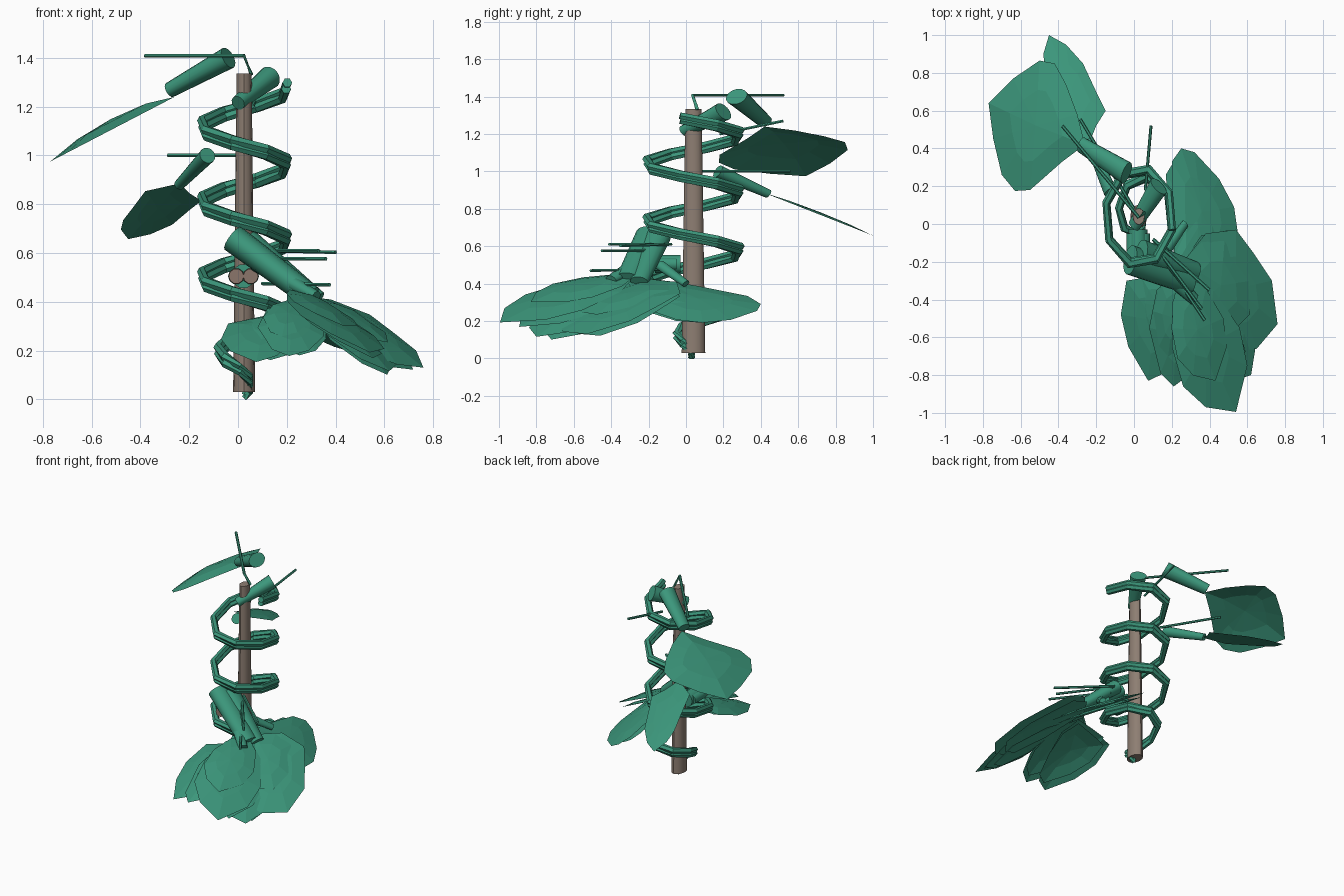
import bpy, bmesh, math
from mathutils import Vector, Matrix


def material(name, col):
    m = bpy.data.materials.new(name)
    m.diffuse_color = (*col, 1)
    return m


GREEN = material("leaf green", (0.045, 0.31, 0.2))
BROWN = material("stake brown", (0.27, 0.21, 0.17))
REDDISH = material("root brown", (0.26, 0.18, 0.145))
STRETCH = 1.4   # cross-sections are wider along y


def finish(name, bm, mat, smooth=False):
    bmesh.ops.recalc_face_normals(bm, faces=bm.faces)
    me = bpy.data.meshes.new(name)
    bm.to_mesh(me)
    bm.free()
    me.materials.append(mat)
    ob = bpy.data.objects.new(name, me)
    bpy.context.collection.objects.link(ob)
    if smooth:
        bpy.context.view_layer.objects.active = ob
        ob.select_set(True)
        bpy.ops.object.shade_smooth_by_angle(angle=math.radians(40))
        ob.select_set(False)
    return ob


def tube(name, path, radii, sides, mat, smooth=False):
    """Capped tube along a path, radii given at each point."""
    bm = bmesh.new()
    pts = [Vector(p) for p in path]
    rings = []
    for i, p in enumerate(pts):
        d = (pts[min(i + 1, len(pts) - 1)] - pts[max(i - 1, 0)]).normalized()
        ref = Vector((0, 1, 0)) if abs(d.z) > 0.9 else Vector((0, 0, 1))
        u = d.cross(ref).normalized()
        v = u.cross(d)
        ring = []
        for k in range(sides):
            a = 2 * math.pi * k / sides
            o = (u * math.cos(a) + v * math.sin(a)) * radii[i]
            o.y *= STRETCH
            ring.append(bm.verts.new(p + o))
        rings.append(ring)
    for a, b in zip(rings, rings[1:]):
        for k in range(sides):
            j = (k + 1) % sides
            bm.faces.new((a[k], a[j], b[j], b[k]))
    bm.faces.new(rings[0])
    bm.faces.new(rings[-1])
    return finish(name, bm, mat, smooth)


def leaf(name, outline, z0, gx, gy, lift=0.015, scale=1.0, turn=0.0):
    """Thin domed blade on a sloping plane; the first outline point is its base."""
    base = Vector(outline[0])
    rot = Matrix.Rotation(turn, 2)
    pts = [base + rot @ ((Vector(p) - base) * scale) for p in outline]
    mid = sum(pts, Vector((0, 0))) / len(pts)
    bm = bmesh.new()

    def vert(p, h):
        return bm.verts.new((p.x, p.y, z0 + gx * p.x + gy * p.y + h))

    c = vert(mid, lift)
    inner = [vert(mid.lerp(p, 0.55), lift * 0.75) for p in pts]
    outer = [vert(p, 0) for p in pts]
    n = len(pts)
    for k in range(n):
        j = (k + 1) % n
        bm.faces.new((c, inner[k], inner[j]))
        bm.faces.new((inner[k], outer[k], outer[j], inner[j]))
    return finish(name, bm, GREEN)


# Support stake
tube("stake", [(0.025, 0.04, 0.03), (0.025, 0.04, 1.335)], [0.045, 0.031], 12, BROWN, True)

# Twining stem: two strands winding up around the stake
for s, off in enumerate((-0.013, 0.013)):
    path = [(0.025, 0.03, 0.005 + max(off, 0))]
    steps = 32
    for i in range(steps + 1):
        z = 0.045 + i * 0.31 / 8
        a = math.pi - 2 * math.pi * (z - 0.806) / 0.31
        r = min(1.0, 0.12 + max(0, z - 0.04) * 3.1)
        r *= 1 + off
        path.append((0.027 + 0.18 * r * math.cos(a), 0.04 + 0.255 * r * math.sin(a), z + off))
    tube("twining_stem_%d" % s, path, [0.014] * 4 + [0.02] * (len(path) - 4), 6, GREEN)

# Leaf sheaths: start, end, start radius, end radius
sheaths = [
    ((-0.04, 0.27, 1.4), (-0.28, 0.42, 1.268), 0.046, 0.032),
    ((-0.125, 0.17, 1.0), (-0.24, 0.44, 0.88), 0.034, 0.022),
    ((0.13, 0.2, 1.32), (-0.0, -0.01, 1.215), 0.048, 0.03),
    ((-0.02, -0.19, 0.66), (0.3, -0.31, 0.42), 0.058, 0.048),
    ((0.04, -0.15, 0.65), (0.33, -0.25, 0.41), 0.05, 0.035),
    ((0.08, -0.18, 0.56), (0.32, -0.4, 0.42), 0.04, 0.025),
    ((0.17, -0.14, 0.5), (0.27, 0.0, 0.4), 0.025, 0.018),
]
for i, (a, b, ra, rb) in enumerate(sheaths):
    tube("sheath_%d" % i, [a, b], [ra, rb], 14, GREEN, True)

# Thin tendrils
tendrils = [
    [(0.055, 0.06, 1.33), (0.025, 0.035, 1.408), (-0.38, 0.52, 1.408)],
    [(0.0, 0.08, 1.0), (-0.285, 0.555, 1.0)],
    [(0.06, 0.18, 1.2), (0.09, 0.52, 1.27)],
    [(0.1, -0.08, 0.61), (0.4, -0.35, 0.603)],
    [(0.1, -0.12, 0.578), (0.36, -0.45, 0.576)],
    [(0.1, -0.1, 0.475), (0.375, -0.51, 0.47)],
    [(0.1, -0.1, 0.61), (0.33, -0.41, 0.61)],
]
for i, p in enumerate(tendrils):
    tube("tendril_%d" % i, p, [0.008] * len(p), 6, GREEN)

# Cut root stubs facing the front: green sleeves with brown ends
tube("stub_holder", [(0.022, -0.03, 0.505), (0.022, -0.165, 0.505)], [0.05, 0.05], 10, GREEN, True)
for i, x in enumerate((-0.007, 0.052)):
    tube("stub_sleeve_%d" % i, [(x, -0.05, 0.505), (x, -0.175, 0.505)], [0.034, 0.034], 10, GREEN, True)
    tube("root_stub_%d" % i, [(x, -0.17, 0.505), (x, -0.195, 0.505)], [0.033, 0.031], 10, REDDISH)

# Two high leaves at the back left
leaf("upper_leaf", [(-0.26, 0.42), (-0.38, 0.33), (-0.55, 0.18), (-0.63, 0.175), (-0.7, 0.26),
                    (-0.745, 0.45), (-0.77, 0.64), (-0.64, 0.77), (-0.5, 0.865), (-0.42, 0.85),
                    (-0.36, 0.74), (-0.3, 0.58)], 1.375, 0.52, 0.0, 0.045)
leaf("middle_leaf", [(-0.24, 0.42), (-0.38, 0.5), (-0.43, 0.67), (-0.47, 0.8), (-0.48, 0.9),
                     (-0.45, 1.0), (-0.36, 0.95), (-0.27, 0.85), (-0.2, 0.7), (-0.15, 0.6),
                     (-0.2, 0.52)], 1.05, 0.0, -0.393, 0.014)

# Low cluster of overlapping leaves: outline, then plane height and slopes
cluster = {
    "back": ([(0.22, -0.22), (0.2, 0.05), (0.2, 0.33), (0.25, 0.4), (0.32, 0.38), (0.45, 0.24),
              (0.53, 0.09), (0.55, -0.05), (0.5, -0.25), (0.36, -0.33)], 0.516, -0.58, -0.2),
    "right": ([(0.26, -0.2), (0.38, -0.05), (0.54, -0.03), (0.63, -0.15), (0.73, -0.3),
               (0.76, -0.53), (0.65, -0.66), (0.53, -0.68), (0.38, -0.5)], 0.582, -0.42, 0.25),
    "outer": ([(0.3, -0.3), (0.5, -0.35), (0.66, -0.55), (0.62, -0.8), (0.5, -0.84),
               (0.36, -0.7)], 0.61, -0.5, 0.23),
    "front": ([(0.28, -0.28), (0.42, -0.35), (0.56, -0.55), (0.6, -0.75), (0.54, -0.995),
               (0.38, -0.97), (0.26, -0.86), (0.2, -0.65), (0.2, -0.42)], 0.605, -0.45, 0.17),
    "centre": ([(0.24, -0.24), (0.36, -0.42), (0.35, -0.65), (0.29, -0.8), (0.21, -0.86),
                (0.14, -0.79), (0.08, -0.55), (0.12, -0.35)], 0.505, 0.0, 0.38),
    "left": ([(0.26, -0.26), (0.08, -0.28), (-0.04, -0.3), (-0.07, -0.48), (-0.03, -0.65),
              (0.075, -0.83), (0.16, -0.79), (0.24, -0.6), (0.29, -0.4)], 0.416, 0.15, 0.33),
}
for name, (pts, z0, gx, gy) in cluster.items():
    bx, by = pts[0]
    leaf(name + "_leaf", pts, z0, gx, gy, 0.025)
    # layers that share the leaf base but tilt differently
    for tag, drop, dx, dy, sc, turn in (("under", -0.025, -0.04, 0.0, 0.88, 0.07),
                                        ("small", 0.004, 0.04, -0.04, 0.75, -0.08)):
        leaf(name + "_" + tag + "_leaf", pts, z0 + drop - dx * bx - dy * by,
             gx + dx, gy + dy, 0.025, sc, turn)
